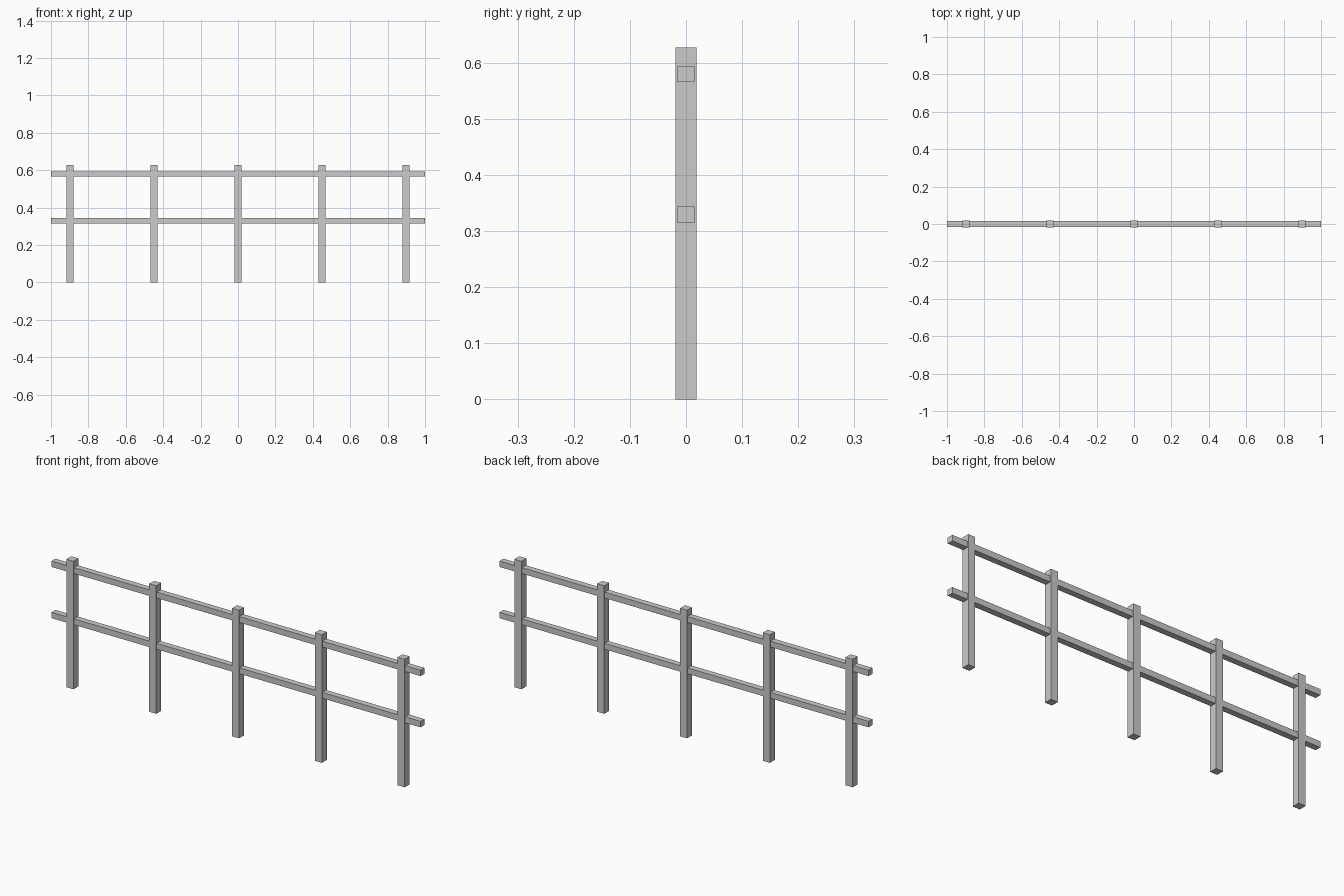
import bpy

if "Cube" in bpy.data.objects:
    bpy.data.objects.remove(bpy.data.objects["Cube"])


def box(name, size, centre):
    bpy.ops.mesh.primitive_cube_add(size=1, location=centre)
    ob = bpy.context.object
    ob.name = name
    ob.scale = size
    bpy.ops.object.transform_apply(location=False, rotation=False, scale=True)
    return ob


# Five upright posts, evenly spaced
POST_W, POST_H, SPACING = 0.038, 0.627, 0.449
for i in range(5):
    box(f"post_{i + 1}", (POST_W, POST_W, POST_H),
        ((i - 2) * SPACING, 0, POST_H / 2))

# Two full-length rails running through the posts
for name, z in (("lower_rail", 0.329), ("upper_rail", 0.58)):
    box(name, (2.0, 0.03, 0.029), (0, 0, z))
